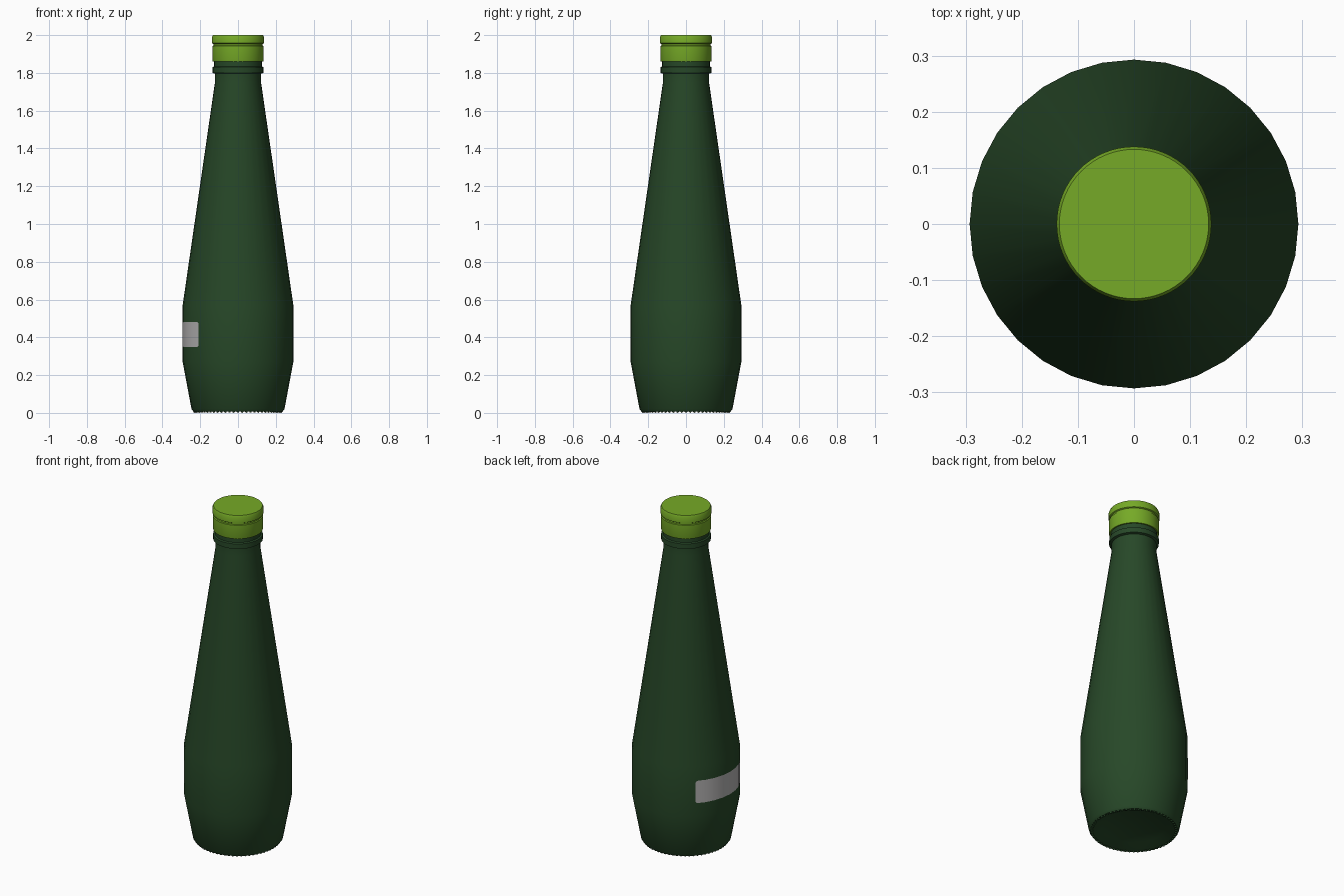
import bpy, bmesh, math
from mathutils import Vector

if "Cube" in bpy.data.objects:
    bpy.data.objects.remove(bpy.data.objects["Cube"])

SIDES = 32
STEP = 2 * math.pi / SIDES


def material(name, rgb):
    m = bpy.data.materials.new(name)
    m.use_nodes = True
    m.diffuse_color = (*rgb, 1)
    m.node_tree.nodes["Principled BSDF"].inputs["Base Color"].default_value = (*rgb, 1)
    return m


def finish(bm, name, mat, angle=30):
    bmesh.ops.recalc_face_normals(bm, faces=bm.faces)
    mesh = bpy.data.meshes.new(name)
    bm.to_mesh(mesh)
    bm.free()
    mesh.materials.append(mat)
    obj = bpy.data.objects.new(name, mesh)
    bpy.context.collection.objects.link(obj)
    bpy.ops.object.select_all(action='DESELECT')
    obj.select_set(True)
    bpy.context.view_layer.objects.active = obj
    bpy.ops.object.shade_smooth_by_angle(angle=math.radians(angle))
    return obj


def lathe(name, profile, sides, mat):
    """Spin a (radius, height) profile about the z axis."""
    bm = bmesh.new()
    verts = [bm.verts.new((r, 0, z)) for r, z in profile]
    edges = [bm.edges.new(pair) for pair in zip(verts, verts[1:])]
    bmesh.ops.spin(bm, geom=verts + edges, cent=(0, 0, 0), axis=(0, 0, 1),
                   angle=2 * math.pi, steps=sides)
    bmesh.ops.remove_doubles(bm, verts=bm.verts, dist=0.0005)
    return finish(bm, name, mat)


glass = material("dark_green_glass", (0.02, 0.064, 0.021))
cap_green = material("lime_cap", (0.18, 0.4, 0.02))
grey = material("label_grey", (0.46, 0.45, 0.45))

# Bottle body with recessed base, tapered shoulder and neck ring
lathe("bottle_body", [
    (0, 0.035), (0.17, 0.028), (0.215, 0.008), (0.236, 0.007), (0.246, 0.02),
    (0.293, 0.27), (0.293, 0.57), (0.122, 1.75), (0.122, 1.796),
    (0.135, 1.8), (0.135, 1.83), (0.126, 1.834), (0.126, 1.87), (0, 1.87),
], SIDES, glass)

# Ring of grip bumps under the foot
bm = bmesh.new()
for i in range(2 * SIDES):
    a = i * STEP / 2
    ball = bmesh.ops.create_icosphere(bm, subdivisions=1, radius=0.008)
    bmesh.ops.translate(bm, verts=ball["verts"],
                        vec=(0.229 * math.cos(a), 0.229 * math.sin(a), 0.008))
finish(bm, "foot_bumps", glass, 60)

# Screw cap with a groove below the crown
lathe("screw_cap", [
    (0.127, 1.86), (0.134, 1.86), (0.136, 1.866), (0.136, 1.942), (0.131, 1.945),
    (0.131, 1.953), (0.138, 1.957), (0.138, 1.99), (0.133, 2), (0, 2),
], 64, cap_green)


def facet_point(angle, radius, z):
    """Point on the flat facets of the body at a given angle."""
    off = angle % STEP - STEP / 2
    r = radius * math.cos(STEP / 2) / math.cos(off)
    return Vector((r * math.cos(angle), r * math.sin(angle), z))


# Curved label on the side, following the facets, with rounded corners
CORNER, HALF, MID = 0.015, 0.067, 0.415
SPAN = 4 * STEP - 0.001
offsets = [(i * STEP, HALF) for i in range(-3, 4)]
for k in range(5):
    t = k / 4 * math.pi / 2
    inset = CORNER * (1 - math.sin(t)) / 0.293
    height = HALF - CORNER * (1 - math.cos(t))
    offsets += [(SPAN - inset, height), (inset - SPAN, height)]
bm = bmesh.new()
columns = [[bm.verts.new(facet_point(math.pi + a, 0.2945, MID + s * h)) for s in (-1, 1)]
           for a, h in sorted(offsets)]
for (a, b), (c, d) in zip(columns, columns[1:]):
    bm.faces.new((a, c, d, b))
finish(bm, "side_label", grey)
